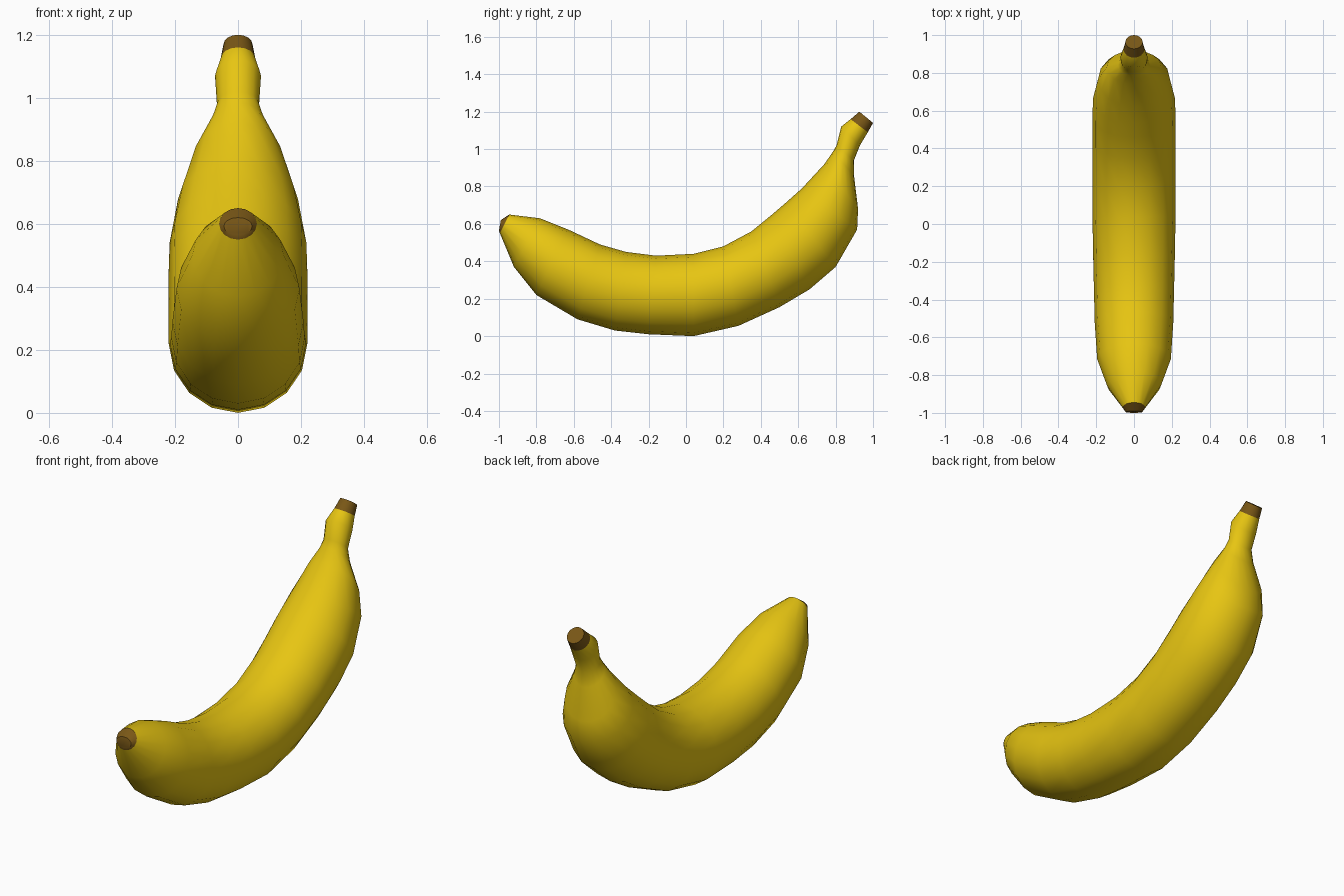
import bpy, bmesh, math
from mathutils import Vector

if "Cube" in bpy.data.objects:
    bpy.data.objects.remove(bpy.data.objects["Cube"])

SIDES = 16

# Cross-sections: outer (lower) y, z; inner (upper) y, z; half width in x
RINGS = [
    (-1.00, 0.565, -0.99, 0.62, 0.045),   # blossom tip end
    (-0.995, 0.55, -0.945, 0.65, 0.06),   # blossom tip rim
    (-0.92, 0.37, -0.78, 0.63, 0.145),
    (-0.80, 0.22, -0.63, 0.57, 0.195),
    (-0.58, 0.09, -0.46, 0.49, 0.208),
    (-0.38, 0.03, -0.32, 0.45, 0.212),
    (-0.20, 0.01, -0.16, 0.43, 0.216),
    (0.04, 0.00, 0.04, 0.44, 0.22),
    (0.28, 0.055, 0.20, 0.48, 0.22),
    (0.50, 0.155, 0.35, 0.56, 0.22),
    (0.66, 0.25, 0.46, 0.65, 0.22),
    (0.80, 0.37, 0.53, 0.71, 0.217),
    (0.915, 0.57, 0.62, 0.79, 0.19),
    (0.92, 0.68, 0.74, 0.92, 0.145),
    (0.898, 0.86, 0.785, 0.985, 0.085),
    (0.898, 0.94, 0.805, 1.02, 0.067),    # stem neck
    (0.93, 1.02, 0.83, 1.12, 0.073),
    (0.972, 1.09, 0.88, 1.16, 0.055),     # stem cap rim
    (1.00, 1.14, 0.927, 1.20, 0.046),     # stem cap end
]


def material(name, rgb):
    m = bpy.data.materials.new(name)
    m.diffuse_color = (*rgb, 1)
    m.use_nodes = True
    m.node_tree.nodes["Principled BSDF"].inputs["Base Color"].default_value = m.diffuse_color
    return m


def tube(name, rings, mat, cap_start=False, cap_end=False):
    """Skin elliptical rings into one smooth tube."""
    bm = bmesh.new()
    loops = []
    for y0, z0, y1, z1, w in rings:
        low, top = Vector((0, y0, z0)), Vector((0, y1, z1))
        mid, half = (low + top) / 2, (low - top) / 2
        loop = []
        for i in range(SIDES):
            a = math.tau * i / SIDES
            loop.append(bm.verts.new(mid + half * math.cos(a) + Vector((w * math.sin(a), 0, 0))))
        loops.append(loop)
    for a, b in zip(loops, loops[1:]):
        for i in range(SIDES):
            j = (i + 1) % SIDES
            bm.faces.new((a[i], a[j], b[j], b[i]))
    if cap_start:
        bm.faces.new(loops[0][::-1])
    if cap_end:
        bm.faces.new(loops[-1])
    # outward winding: the first side face at the bottom must face down/out
    bm.normal_update()
    f = bm.faces[:][0]
    ref = sum((v.co for v in loops[0] + loops[1]), Vector()) / (2 * SIDES)
    if f.normal.dot(f.calc_center_median() - ref) < 0:
        bmesh.ops.reverse_faces(bm, faces=bm.faces[:])
    if cap_start or cap_end:
        cap = bm.faces[:][-1]
        centre = sum((v.co for l in loops for v in l), Vector()) / (SIDES * len(loops))
        if cap.normal.dot(cap.calc_center_median() - centre) < 0:
            bmesh.ops.reverse_faces(bm, faces=[cap])
    me = bpy.data.meshes.new(name)
    bm.to_mesh(me)
    bm.free()
    me.materials.append(mat)
    ob = bpy.data.objects.new(name, me)
    bpy.context.collection.objects.link(ob)
    bpy.ops.object.select_all(action='DESELECT')
    ob.select_set(True)
    bpy.context.view_layer.objects.active = ob
    bpy.ops.object.shade_smooth_by_angle(angle=math.radians(45))
    return ob


yellow = material("banana yellow", (0.80, 0.56, 0.006))
brown = material("stem brown", (0.19, 0.095, 0.008))

# Peel with brown ends
tube("peel", RINGS[1:-1], yellow)
tube("blossom_tip", RINGS[:2], brown, cap_start=True)
tube("stem_cap", RINGS[-2:], brown, cap_end=True)
